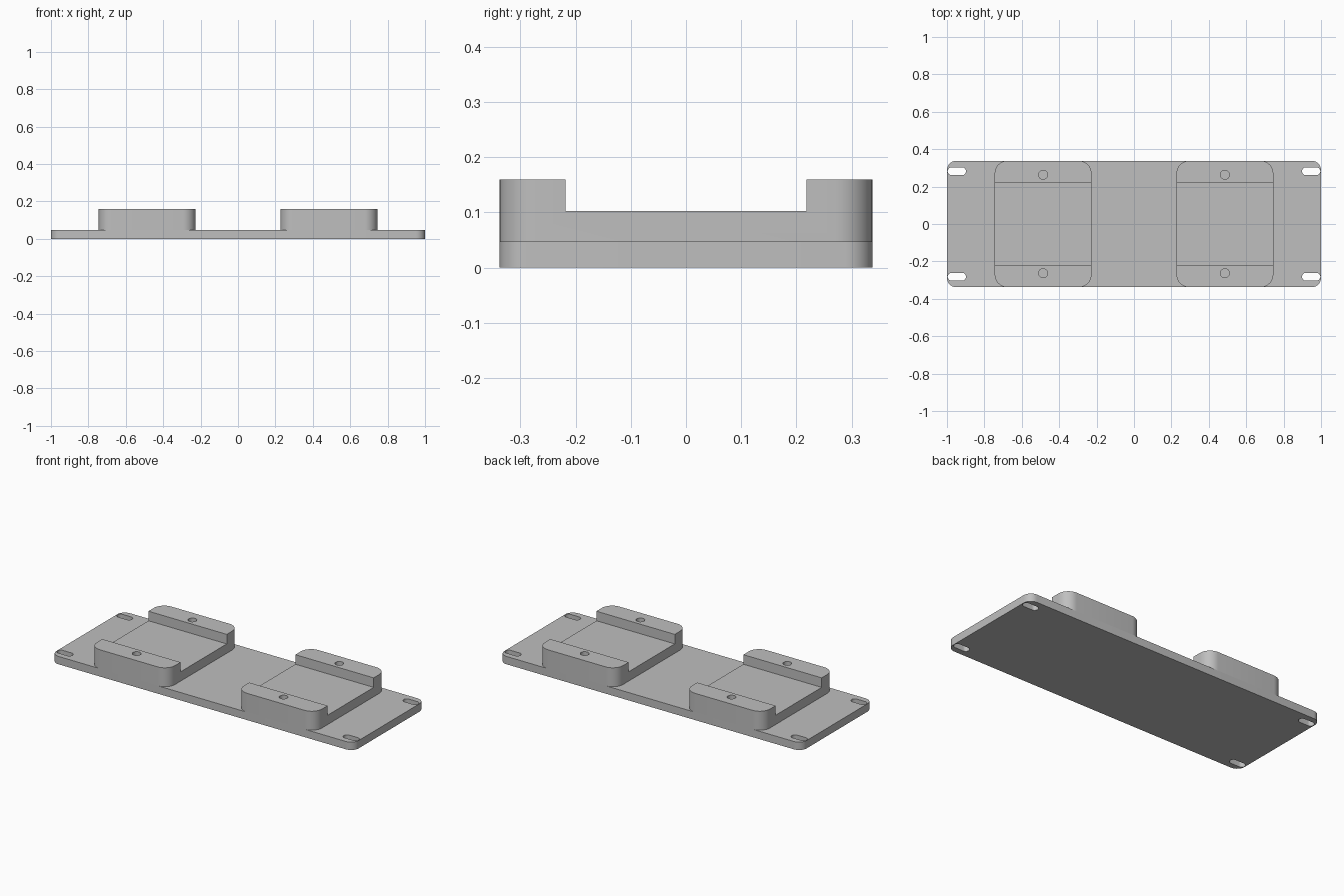
import bpy
import bmesh
from math import cos, sin, pi, radians

if "Cube" in bpy.data.objects:
    bpy.data.objects.remove(bpy.data.objects["Cube"], do_unlink=True)

HALF_DEPTH = 0.338
PLATE_TOP = 0.047
FLOOR_TOP = 0.103
RAIL_TOP = 0.16

grey = bpy.data.materials.new("matte grey")
grey.use_nodes = True
colour = (0.52, 0.52, 0.52, 1)
grey.diffuse_color = colour
grey.node_tree.nodes["Principled BSDF"].inputs["Base Color"].default_value = colour


def rounded_prism(name, cx, cy, hx, hy, radius, z0, z1, steps=10):
    """Upright prism with a rounded-rectangle outline."""
    bm = bmesh.new()
    verts = []
    corners = [(1, 1), (-1, 1), (-1, -1), (1, -1)]
    for i, (sx, sy) in enumerate(corners):
        for k in range(steps + 1):
            a = (i + k / steps) * pi / 2
            verts.append(bm.verts.new((cx + sx * (hx - radius) + radius * cos(a),
                                       cy + sy * (hy - radius) + radius * sin(a), z0)))
    bmesh.ops.remove_doubles(bm, verts=bm.verts[:], dist=1e-5)
    base = bm.faces.new([v for v in verts if v.is_valid])
    top = bmesh.ops.extrude_face_region(bm, geom=[base])["geom"]
    bmesh.ops.translate(bm, vec=(0, 0, z1 - z0),
                        verts=[g for g in top if isinstance(g, bmesh.types.BMVert)])
    bmesh.ops.recalc_face_normals(bm, faces=bm.faces[:])
    mesh = bpy.data.meshes.new(name)
    bm.to_mesh(mesh)
    bm.free()
    mesh.materials.append(grey)
    obj = bpy.data.objects.new(name, mesh)
    bpy.context.collection.objects.link(obj)
    return obj


def box(name, cx, hx, hy, z0, z1):
    bpy.ops.mesh.primitive_cube_add(size=2, location=(cx, 0, (z0 + z1) / 2))
    obj = bpy.context.object
    obj.name = name
    obj.scale = (hx, hy, (z1 - z0) / 2)
    obj.data.materials.append(grey)
    return obj


def cut(target, cutters):
    """Subtract the cutters, then remove them and shade the result."""
    bpy.ops.object.select_all(action="DESELECT")
    target.select_set(True)
    bpy.context.view_layer.objects.active = target
    for cutter in cutters:
        cutter.hide_render = True
        mod = target.modifiers.new("cut", "BOOLEAN")
        mod.operation = "DIFFERENCE"
        mod.solver = "EXACT"
        mod.object = cutter
        bpy.ops.object.modifier_apply(modifier=mod.name)
        bpy.data.objects.remove(cutter, do_unlink=True)
    bpy.ops.object.shade_smooth_by_angle(angle=radians(30))


# Base plate with a slot in each corner
plate = rounded_prism("base_plate", 0, 0, 1, HALF_DEPTH, 0.05, 0, PLATE_TOP)
cut(plate, [rounded_prism("slot_cutter", sx * 0.947, sy * 0.282, 0.049, 0.021, 0.0209,
                          -0.1, 0.1)
            for sx in (-1, 1) for sy in (-1, 1)])

# Two mounting blocks, each with a channel between drilled rails
for side, sx in (("right", -1), ("left", 1)):
    block = rounded_prism(side + "_mounting_block", sx * 0.486, 0, 0.259, HALF_DEPTH, 0.068,
                          PLATE_TOP, RAIL_TOP)
    channel = box("channel_cutter", sx * 0.486, 0.4, 0.218, FLOOR_TOP, 0.3)
    holes = [rounded_prism("hole_cutter", sx * 0.486, sy * 0.263, 0.024, 0.024, 0.0239,
                           PLATE_TOP + 0.005, 0.3, 8) for sy in (-1, 1)]
    cut(block, [channel] + holes)
